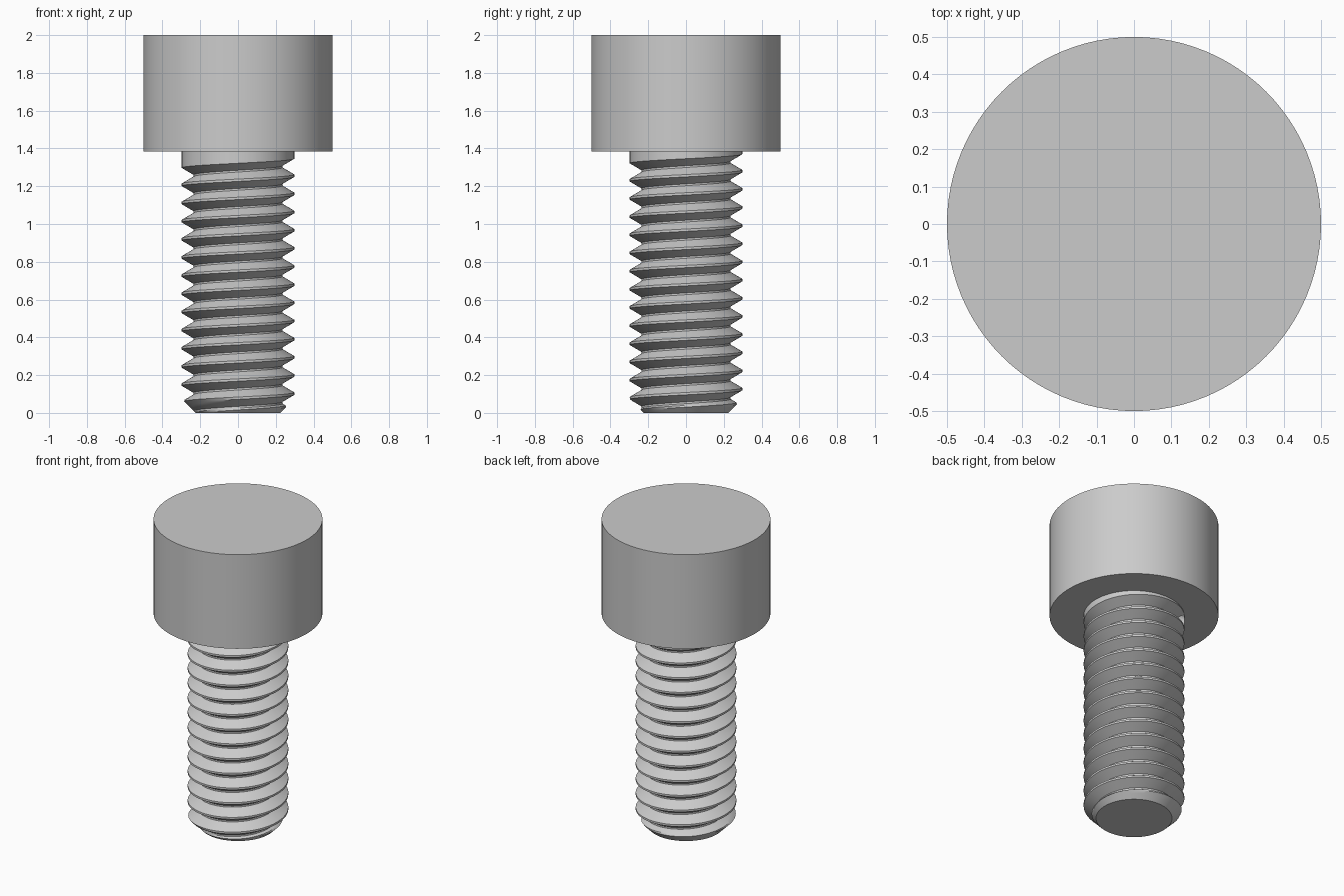
import bpy, bmesh
from math import pi, sin, cos, floor

if "Cube" in bpy.data.objects:
    bpy.data.objects.remove(bpy.data.objects["Cube"])

SEGS = 96
NECK = 1.385                 # underside of the head
PITCH = 1.25 / 13
CREST_R, ROOT_R = 0.298, 0.235
CREST_HALF, ROOT_HALF = 0.065, 0.05   # flat half widths, as fractions of pitch
PHASE = 0.15                 # height of a crest on the -x side
GROOVE_END = 24.75 * pi      # helix angle where the groove runs out


def finish(bm, name):
    bmesh.ops.recalc_face_normals(bm, faces=bm.faces[:])
    mesh = bpy.data.meshes.new(name)
    bm.to_mesh(mesh)
    bm.free()
    obj = bpy.data.objects.new(name, mesh)
    bpy.context.collection.objects.link(obj)
    bpy.ops.object.select_all(action='DESELECT')
    obj.select_set(True)
    bpy.context.view_layer.objects.active = obj
    bpy.ops.object.shade_smooth_by_angle(angle=0.44)
    return obj


def thread_radius(angle, z):
    t = (z - PHASE) / PITCH - (angle - pi) / (2 * pi)
    turn = floor(t)
    off = abs(t - turn - 0.5)
    r = CREST_R
    if angle + 2 * pi * turn <= GROOVE_END:
        u = (off - ROOT_HALF) / (0.5 - CREST_HALF - ROOT_HALF)
        r = ROOT_R + (CREST_R - ROOT_R) * min(1, max(0, u))
    return min(r, 0.225 + z)     # chamfered tip


# Threaded shank: columns of points that follow the helix
flank = 0.5 - CREST_HALF - ROOT_HALF
steps = [CREST_HALF + flank * i / 4 for i in range(5)]
steps += [1 - f for f in reversed(steps)]
K = len(steps)
top = NECK + 0.003
bm = bmesh.new()
cols = []
for i in range(SEGS):
    a = 2 * pi * i / SEGS
    col = []
    for turn in range(-4, 18):
        for f in steps:
            z = PHASE + PITCH * (turn + f + (a - pi) / (2 * pi))
            z = min(top, max(0, z))
            r = thread_radius(a, z)
            col.append(bm.verts.new((r * cos(a), r * sin(a), z)))
    cols.append(col)
for i in range(SEGS):
    left = cols[i]
    right = cols[i + 1] if i + 1 < SEGS else cols[0][K:]
    for j in range(len(right) - 1):
        quad = (left[j], right[j], right[j + 1], left[j + 1])
        zs = [v.co.z for v in quad]
        if max(zs) - min(zs) > 1e-6:
            bm.faces.new(quad)
bmesh.ops.remove_doubles(bm, verts=bm.verts[:], dist=1e-5)
bmesh.ops.delete(bm, geom=[v for v in bm.verts if not v.link_faces], context='VERTS')
bmesh.ops.holes_fill(bm, edges=[e for e in bm.edges if e.is_boundary], sides=0)
finish(bm, "threaded_shank")

# Plain cylindrical head
bm = bmesh.new()
bmesh.ops.create_cone(bm, cap_ends=True, segments=SEGS, radius1=0.5, radius2=0.5,
                      depth=2 - NECK)
bmesh.ops.translate(bm, verts=bm.verts[:], vec=(0, 0, (2 + NECK) / 2))
finish(bm, "screw_head")
